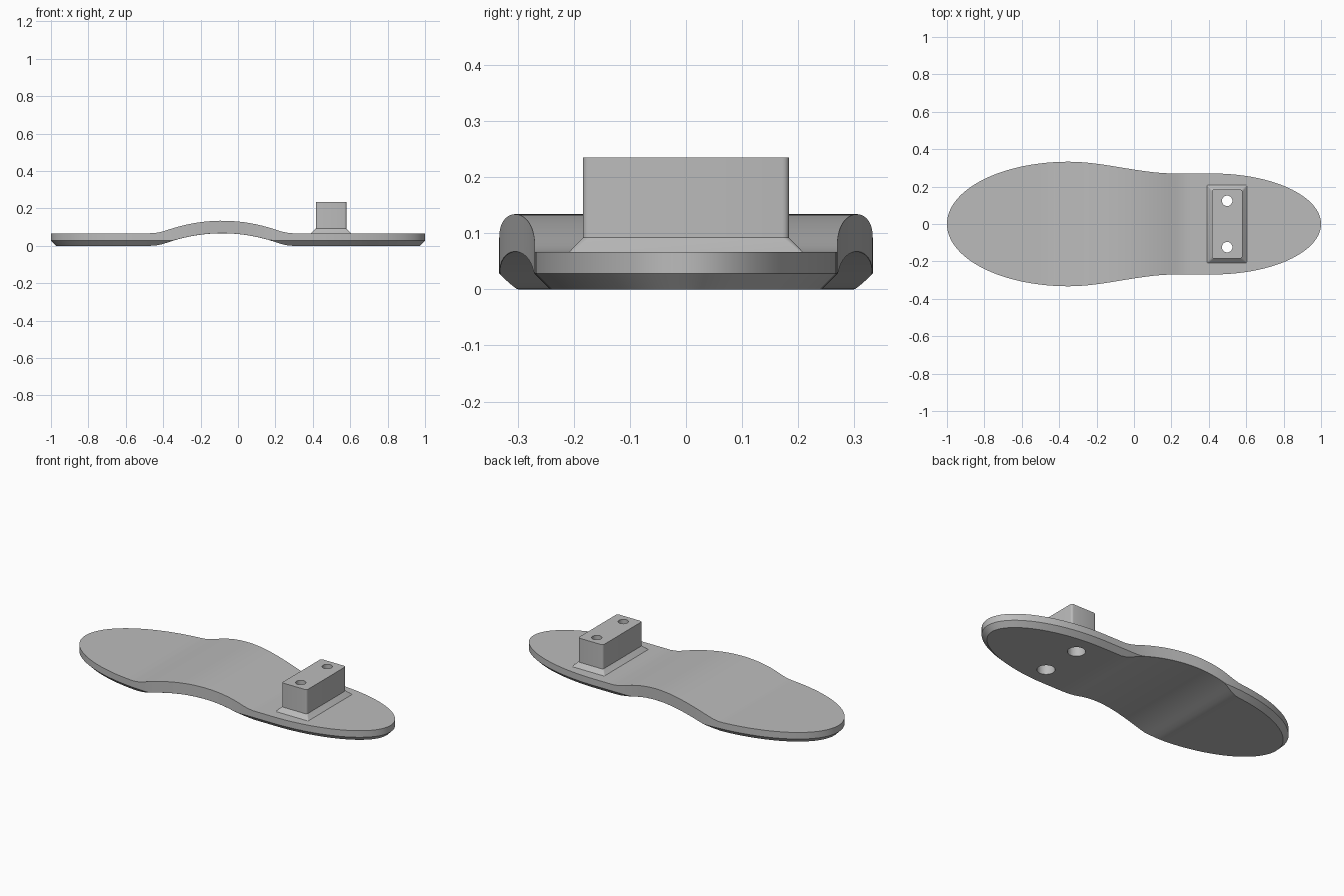
import bpy, bmesh, math

cube = bpy.data.objects.get("Cube")
if cube:
    bpy.data.objects.remove(cube, do_unlink=True)

THICK, BEVEL, STEPS = 0.067, 0.028, 96

grey = bpy.data.materials.new("plain grey")
grey.use_nodes = True
grey.diffuse_color = (0.5, 0.5, 0.5, 1)
grey.node_tree.nodes["Principled BSDF"].inputs["Base Color"].default_value = (0.5, 0.5, 0.5, 1)


def make_object(name, bm):
    bmesh.ops.recalc_face_normals(bm, faces=bm.faces)
    mesh = bpy.data.meshes.new(name)
    bm.to_mesh(mesh)
    bm.free()
    mesh.materials.append(grey)
    obj = bpy.data.objects.new(name, mesh)
    bpy.context.collection.objects.link(obj)
    return obj


def half_width(x):
    """Broad forefoot ellipse, easing through the waist to the heel ellipse."""
    if x < -0.35:
        return 0.333 * math.sqrt(max(0, 1 - ((x + 0.35) / 0.65) ** 2))
    if x > 0.42:
        return 0.27 * math.sqrt(max(0, 1 - ((x - 0.42) / 0.58) ** 2))
    t = min(1, (x + 0.35) / 0.57)
    return 0.333 - 0.063 * t * t * (3 - 2 * t)


def arch(x):
    """Raised arch with a small blend into the flat ends."""
    rise = THICK * (1 - ((x + 0.085) / 0.34) ** 2)
    k = 0.016
    if rise < -k:
        return 0.0
    if rise > k:
        return rise
    return (rise + k) ** 2 / (4 * k)


# Sole: three outline loops, mirrored across the long axis
def build_sole():
    xs = [-math.cos(math.pi * i / STEPS) for i in range(STEPS + 1)]
    outline = [(x, half_width(x)) for x in xs]
    outline[0], outline[-1] = (-1, 0), (1, 0)
    inset = []
    for i, (x, y) in enumerate(outline):
        x0, y0 = outline[i - 1] if i else (outline[1][0], -outline[1][1])
        x1, y1 = outline[i + 1] if i < STEPS else (outline[-2][0], -outline[-2][1])
        dx, dy = x1 - x0, y1 - y0
        length = math.hypot(dx, dy)
        c = max(0.0005, BEVEL - arch(x))
        inset.append((x + c * dy / length, max(0, y - c * dx / length)))
    inset[0], inset[-1] = (-1 + BEVEL, 0), (1 - BEVEL, 0)

    bm = bmesh.new()

    def loop(points, height):
        left = [bm.verts.new((x, y, height(x))) for x, y in points]
        right = [bm.verts.new((x, -y, height(x))) for x, y in points[1:-1]]
        return left, [left[0]] + right + [left[-1]]

    top = loop(outline, lambda x: arch(x) + THICK)
    rim = loop(outline, lambda x: max(BEVEL, arch(x) + 0.0005))
    base = loop(inset, arch)
    for side in range(2):
        for upper, lower in ((top, rim), (rim, base)):
            a, b = upper[side], lower[side]
            for i in range(STEPS):
                bm.faces.new((a[i], a[i + 1], b[i + 1], b[i]))
    for left, right in (top, base):
        for i in range(STEPS):
            quad = (left[i], left[i + 1], right[i + 1], right[i])
            bm.faces.new(list(dict.fromkeys(quad)))
    return make_object("sole", bm)


# Mount: rounded block rising from a sloped plinth
def build_mount():
    bm = bmesh.new()
    cx = 0.498

    def ring(hx, hy, z, r=0.012):
        verts = []
        for q, (sx, sy) in enumerate(((1, 1), (-1, 1), (-1, -1), (1, -1))):
            for s in range(5):
                a = math.pi / 2 * (q + s / 4)
                verts.append(bm.verts.new((cx + sx * (hx - r) + r * math.cos(a),
                                           sy * (hy - r) + r * math.sin(a), z)))
        return verts

    rings = [ring(0.108, 0.209, THICK - 0.001, 0.004), ring(0.082, 0.184, 0.092),
             ring(0.082, 0.184, 0.235)]
    for a, b in zip(rings, rings[1:]):
        for i in range(len(a)):
            j = (i + 1) % len(a)
            bm.faces.new((a[i], a[j], b[j], b[i]))
    bm.faces.new(rings[0])
    bm.faces.new(rings[-1])
    return make_object("mount_block", bm)


# Screw holes: narrow bore with a wider recess from below
def build_drill(y):
    bm = bmesh.new()
    rings = [[bm.verts.new((0.498 + r * math.cos(math.tau * i / 32),
                            y + r * math.sin(math.tau * i / 32), z)) for i in range(32)]
             for r, z in ((0.048, -0.1), (0.048, 0.12), (0.028, 0.12), (0.028, 0.4))]
    for a, b in zip(rings, rings[1:]):
        for i in range(32):
            j = (i + 1) % 32
            bm.faces.new((a[i], a[j], b[j], b[i]))
    bm.faces.new(rings[0])
    bm.faces.new(rings[-1])
    drill = make_object("screw_hole_cutter", bm)
    drill.hide_render = True
    return drill


parts = [build_sole(), build_mount()]
drills = [build_drill(y) for y in (-0.124, 0.124)]
for part in parts:
    bpy.ops.object.select_all(action="DESELECT")
    part.select_set(True)
    bpy.context.view_layer.objects.active = part
    for drill in drills:
        mod = part.modifiers.new("screw_hole", "BOOLEAN")
        mod.operation, mod.solver, mod.object = "DIFFERENCE", "EXACT", drill
        bpy.ops.object.modifier_apply(modifier=mod.name)
    bpy.ops.object.shade_smooth_by_angle(angle=math.radians(25))
for drill in drills:
    bpy.data.objects.remove(drill, do_unlink=True)
